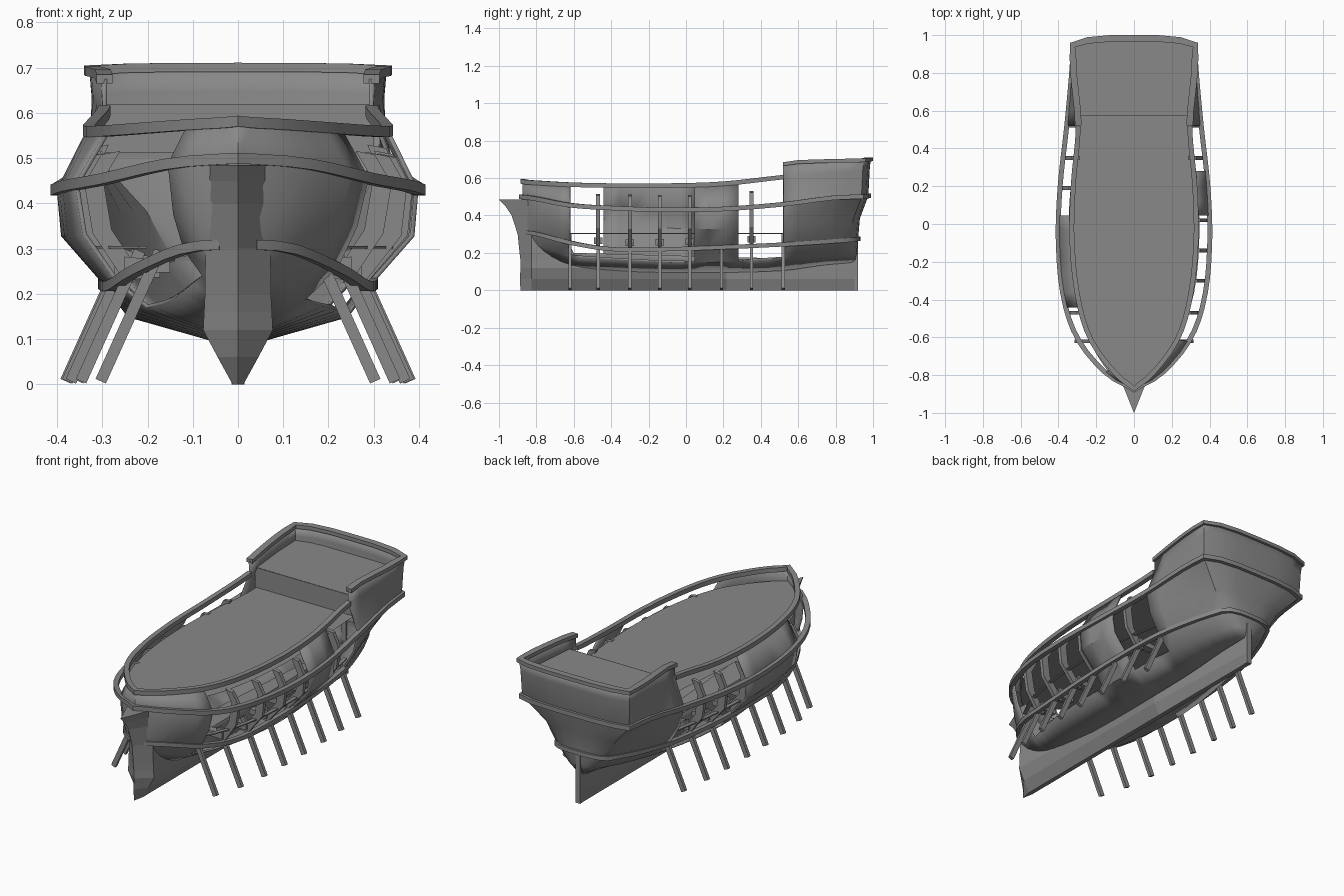
import bpy, bmesh
from mathutils import Vector

if "Cube" in bpy.data.objects:
    bpy.data.objects.remove(bpy.data.objects["Cube"])

timber = bpy.data.materials.new("grey_timber")
timber.use_nodes = True
GREY = (0.25, 0.25, 0.25, 1)
timber.diffuse_color = GREY
timber.node_tree.nodes["Principled BSDF"].inputs["Base Color"].default_value = GREY


def finish(name, bm, thickness=0, smooth=False):
    bmesh.ops.remove_doubles(bm, verts=bm.verts, dist=0.0005)
    bmesh.ops.recalc_face_normals(bm, faces=bm.faces)
    mesh = bpy.data.meshes.new(name)
    bm.to_mesh(mesh)
    bm.free()
    ob = bpy.data.objects.new(name, mesh)
    bpy.context.collection.objects.link(ob)
    mesh.materials.append(timber)
    if thickness:
        mod = ob.modifiers.new("thickness", 'SOLIDIFY')
        mod.thickness, mod.offset = thickness, 0
    if smooth:
        bpy.ops.object.select_all(action='DESELECT')
        ob.select_set(True)
        bpy.context.view_layer.objects.active = ob
        bpy.ops.object.shade_smooth_by_angle(angle=0.6)


# Hull lines: each row holds values at the key stations along the length
KEYS = (-.87, -.8, -.62, -.4, -.1, .2, .52, .8, .95)
WIDTH = [
    (0, .03, .05, .05, .05, .05, .045, .03, .02),       # keel edge
    (0, .065, .145, .21, .24, .235, .2, .14, .09),      # bilge
    (0, .1, .215, .27, .29, .29, .265, .2, .145),       # lower wale
    (0, .12, .26, .35, .385, .375, .325, .26, .205),    # belly
    (0, .13, .285, .365, .395, .385, .35, .325, .315),  # main wale
    (0, .09, .225, .295, .328, .322, .295, .315, .32),  # top rail
    (0, .09, .225, .295, .328, .322, .295, .32, .325),  # stern bulwark
]
HEIGHT = [
    (.25, .2, .13, .11, .1, .1, .11, .14, .15),
    (.28, .25, .19, .17, .155, .155, .175, .19, .2),
    (.31, .303, .255, .22, .22, .23, .245, .26, .27),
    (.4, .38, .35, .33, .33, .33, .35, .37, .38),
    (.5, .49, .455, .44, .43, .435, .46, .495, .5),
    (.58, .575, .565, .56, .56, .57, .605, .63, .64),
    (.58, .575, .565, .56, .56, .57, .675, .692, .695),
]
STERN = (.865, .875, .88, .89, .935, .942, .948)
LOW, BELLY, WALE, TOP, BULWARK = 2, 3, 4, 5, 6
DECK, QUARTER = .513, .62


def curve(row, t):
    """Smooth curve through the key stations."""
    i = max(k for k in range(len(KEYS) - 1) if KEYS[k] <= t or k == 0)

    def slope(k):
        a, b = max(k - 1, 0), min(k + 1, len(KEYS) - 1)
        return (row[b] - row[a]) / (KEYS[b] - KEYS[a])
    d = KEYS[i + 1] - KEYS[i]
    u = (t - KEYS[i]) / d
    return (row[i] * (1 + 2 * u) * (1 - u) ** 2 + slope(i) * d * u * (1 - u) ** 2
            + row[i + 1] * u * u * (3 - 2 * u) + slope(i + 1) * d * u * u * (u - 1))


def hull(level, t, side=1, out=0):
    y = t if t < .52 else .52 + (t - .52) / .43 * (STERN[level] - .52)
    return Vector((side * (curve(WIDTH[level], t) + out), y, curve(HEIGHT[level], t)))


def transom(level, f, out=0):
    """Point on the bowed stern, f running from -1 to 1 across it."""
    x = f * (WIDTH[level][-1] + out)
    bow = 1 - f ** 4
    return Vector((x, STERN[level] + .035 * bow + out, HEIGHT[level][-1] + .006 * bow))


def quad(bm, points):
    bm.faces.new([bm.verts.new(p) for p in points])


CUTS = [-.87, -.85, -.82, -.78, -.74, -.68, -.62, -.56, -.5, -.44, -.36, -.28, -.2, -.1,
        -.03, .045, .12, .2, .28, .36, .44, .52, .6, .7, .8, .88, .95]
ACROSS = [1, .75, .4, 0, -.4, -.75, -1]


def planked(side, level, t):
    if level == TOP:
        return t > .52
    if level < LOW - 1 or t > .52:
        return True
    if side > 0:
        return t < -.62 or .045 < t < .28
    return t < -.78 or -.44 < t < .045


# Hull planking, left open where the frames show
bm = bmesh.new()
for level in range(BULWARK):
    for side in (-1, 1):
        for a, b in zip(CUTS, CUTS[1:]):
            if planked(side, level, (a + b) / 2):
                corners = [hull(level, a, side), hull(level, b, side),
                           hull(level + 1, b, side), hull(level + 1, a, side)]
                if a == CUTS[0]:
                    quad(bm, corners)
                else:
                    quad(bm, corners)
    for a, b in zip(ACROSS, ACROSS[1:]):
        quad(bm, [transom(level, a), transom(level, b),
                  transom(level + 1, b), transom(level + 1, a)])
finish("hull_planking", bm, .01, True)


def sweep(name, path, width, height, closed=False):
    """Rail of rectangular section following a path."""
    bm = bmesh.new()
    n = len(path)
    rings = []
    for i, p in enumerate(path):
        a = path[i - 1] if closed or i else p
        b = path[(i + 1) % n] if closed or i < n - 1 else p
        d = (b - a).normalized()
        across = Vector((d.y, -d.x, 0)).normalized() * width / 2
        up = Vector((0, 0, height / 2))
        rings.append([bm.verts.new(p + s * across + r * up)
                      for s, r in ((1, 1), (1, -1), (-1, -1), (-1, 1))])
    for i in range(n if closed else n - 1):
        q, r = rings[i], rings[(i + 1) % n]
        for k in range(4):
            bm.faces.new((q[k], q[k - 1], r[k - 1], r[k]))
    if not closed:
        bm.faces.new(rings[0])
        bm.faces.new(rings[-1])
    finish(name, bm, smooth=True)


def around(level, start, out):
    ts = [t for t in CUTS if start <= t < .95]
    return ([hull(level, t, 1, out) for t in ts] + [transom(level, f, out) for f in ACROSS]
            + [hull(level, t, -1, out) for t in reversed(ts)])


# Wales and rails
sweep("main_wale", [Vector((0, -.88, .5))] + around(WALE, -.85, .006), .026, .024, True)
sweep("lower_wale", around(LOW, -.85, .005), .024, .022)
sweep("stern_rail", around(BULWARK, .52, 0), .035, .02)
top = [t for t in CUTS if -.86 < t <= .52]
sweep("top_rail", [hull(TOP, t, -1) for t in reversed(top)] + [Vector((0, -.872, .582))]
      + [hull(TOP, t) for t in top], .026, .024)


# Flat main deck, quarter deck and the step between them
def deck(name, stations, z, extra=()):
    bm = bmesh.new()
    rows = [[hull(TOP, t, s, -.004).xy.to_3d() for s in (-1, 1)] for t in stations] + list(extra)
    for (a, b), (c, d) in zip(rows, rows[1:]):
        quad(bm, [p + Vector((0, 0, z)) for p in (a, c, d, b)])
    finish(name, bm)


deck("main_deck", [t for t in CUTS if t < .55] + [.575], DECK)
deck("quarter_deck", [.575, .64, .72, .8, .88, .95], QUARTER,
     [[transom(TOP, f).xy.to_3d() for f in (-.75, .75)]])
bm = bmesh.new()
quad(bm, [(x, .573, z) for x, z in ((-.3, DECK), (.3, DECK), (.3, QUARTER), (-.3, QUARTER))])
finish("deck_step", bm)

# Keel and stem: a wedge, thin at the foot, sharp at the bow
LEVELS = [(0, -.885, .012, .91), (.06, -.888, .045, .91), (.12, -.885, .077, .91),
          (.16, -.885, .075, .91), (.2, -.89, .073, -.6), (.3, -.9, .072, -.65),
          (.4, -.932, .07, -.74), (.45, -.965, .07, -.76), (.485, -1, .07, -.78)]
SHOULDER = -.825
bm = bmesh.new()
rings = []
for z, front, w, back in LEVELS:
    tail, mid = (min(w, .014), min(w, .05)) if back > 0 else (w, w)
    half = [(SHOULDER, w), (SHOULDER * .4 + back * .6, mid), (back, tail)]
    ring = [(0, front)] + [(x, y) for y, x in half] + [(-x, y) for y, x in reversed(half)]
    rings.append([bm.verts.new((x, y, z)) for x, y in ring])
for low, high in zip(rings, rings[1:]):
    for k in range(len(low)):
        bm.faces.new((low[k - 1], low[k], high[k], high[k - 1]))
bm.faces.new(rings[0])
bm.faces.new(rings[-1])
finish("keel_and_stem", bm)


def prism(name, outline, y, depth):
    """Outline in x and z, given a depth along the length."""
    bm = bmesh.new()
    face = bm.faces.new([bm.verts.new((x, y - depth / 2, z)) for x, z in outline])
    made = bmesh.ops.extrude_face_region(bm, geom=[face])["geom"]
    for v in made:
        if isinstance(v, bmesh.types.BMVert):
            v.co.y += depth
    finish(name, bm)


prism("sternpost", [(-.014, 0), (.014, 0), (.014, .34), (-.014, .34)], .91, .02)

# Frames, their feet, and the slanted shores that hold the ship up
for i, y in enumerate((-.62, -.47, -.3, -.14, .02, .19, .35, .52)):
    for side, tag in ((1, "left"), (-1, "right")):
        lines = [hull(l, y, side, -.008) for l in (LOW, BELLY, WALE)]
        lines.append(lines[-1].lerp(hull(TOP, y, side, -.008), .55))
        outer = [(p.x, p.z) for p in lines]
        inner = [(x - side * .042, z + .008) for x, z in outer]
        if 0 < i < 7:
            prism(f"frame_{tag}_{i}", outer + inner[::-1], y, .02)
            x, z = outer[0]
            prism(f"frame_foot_{tag}_{i}", [(x, z + .02), (x, z + .055), (x - side * .1, z + .045),
                                            (x - side * .1, z + .02)], y, .045)
        x = abs(lines[0].x) + .008
        prism(f"shore_{tag}_{i}", [(side * (x + .077), .002), (side * (x + .1), .012),
                                   (side * (x - .03), .3), (side * (x - .053), .29)], y, .018)

# Thin stringer inside the frames
for side, tag in ((1, "left"), (-1, "right")):
    sweep(f"stringer_{tag}", [Vector((hull(BELLY, t, side, -.05).x, t, .303))
                              for t in CUTS if -.63 < t < .53], .02, .006)
